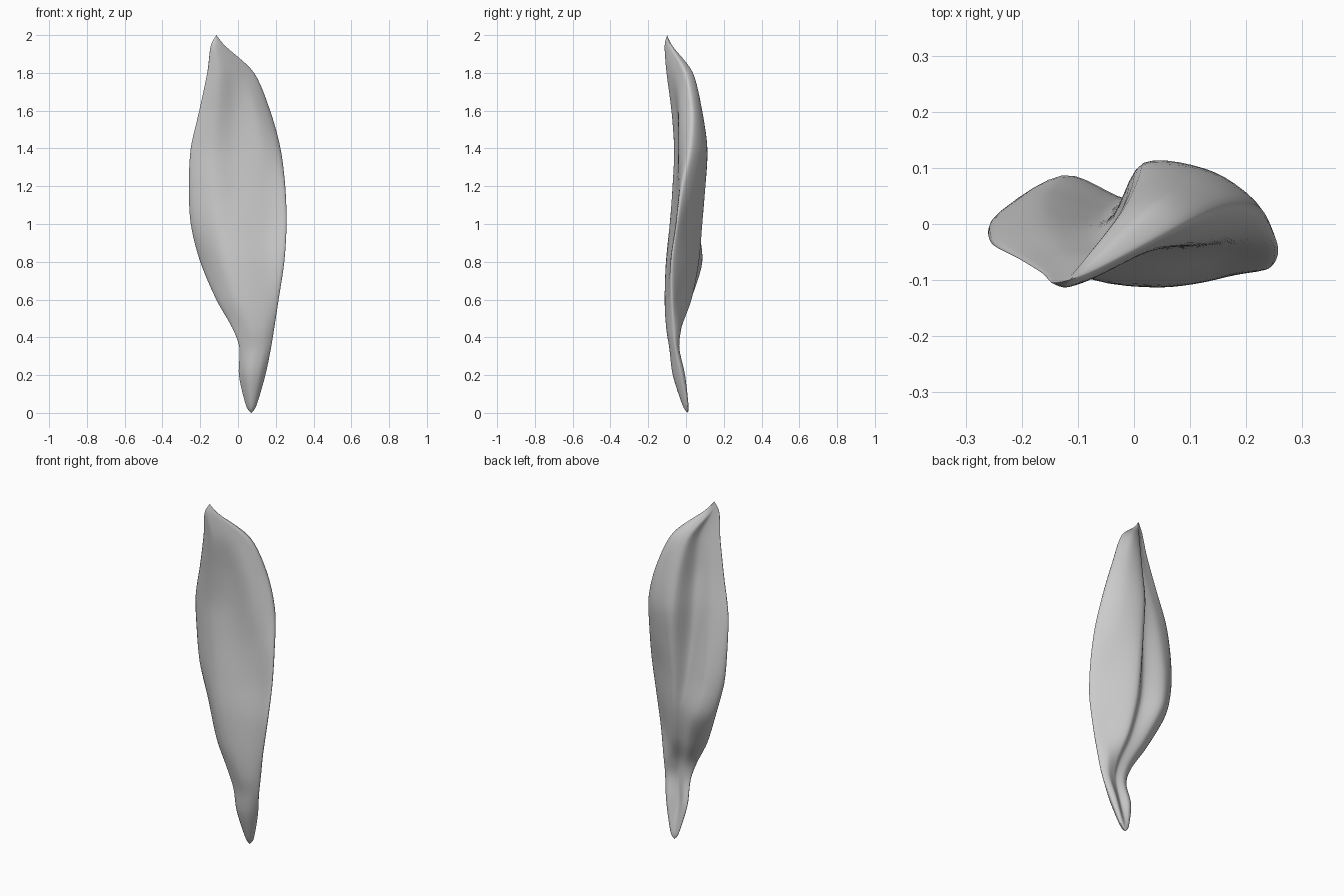
import bpy, bmesh
from mathutils import Vector

# Leaf cross-sections: z, left x, right x, then y of: left edge,
# front left, middle, right, right edge, back right, keel, valley, left rim
SECTIONS = [
    (0.04, .042, .098, .006, -.010, -.018, -.012, .006, .013, .012, .012, .012),
    (0.20, .005, .145, -.02, -.058, -.070, -.060, -.025, -.005, -.025, -.03, -.01),
    (0.34, .008, .174, -.055, -.078, -.088, -.080, -.055, -.035, -.045, -.05, -.04),
    (0.45, -.03, .192, -.06, -.092, -.105, -.095, -.065, -.03, -.025, -.04, -.035),
    (0.60, -.115, .215, -.035, -.10, -.113, -.098, -.075, -.03, .028, .010, .025),
    (0.80, -.20, .245, .010, -.093, -.105, -.085, -.075, -.005, .068, .045, .086),
    (1.00, -.25, .257, .000, -.080, -.080, -.055, -.050, .018, .086, .030, .062),
    (1.20, -.26, .250, -.015, -.070, -.054, -.040, -.020, .060, .102, .012, .028),
    (1.40, -.25, .225, -.038, -.063, -.042, -.036, .020, .092, .108, -.002, -.008),
    (1.60, -.205, .170, -.062, -.077, -.050, -.034, .030, .080, .074, -.028, -.045),
    (1.80, -.163, .085, -.088, -.103, -.080, -.040, -.002, .036, .018, -.045, -.075),
    (1.94, -.145, -.065, -.105, -.113, -.108, -.095, -.08, -.07, -.08, -.09, -.10),
]
SIDE = (0, .25, .5, .8, 1, .83, .56, .42, .18)   # positions across the width
STEPS_Z, STEPS_RING = 6, 6


def spline(p0, p1, p2, p3, t):
    m1, m2 = (p2 - p0) * .45, (p3 - p1) * .45
    return ((2*t**3 - 3*t**2 + 1) * p1 + (t**3 - 2*t**2 + t) * m1
            + (3*t**2 - 2*t**3) * p2 + (t**3 - t**2) * m2)


def ring_of(row):
    z, xl, xr = row[:3]
    return [Vector((xl + (xr - xl) * s, y, z)) for s, y in zip(SIDE, row[3:])]


# Control rings closed by a point at the stalk and at the tip
n = len(SIDE)
rings = ([[Vector((.07, .01, 0))] * n] + [ring_of(r) for r in SECTIONS]
         + [[Vector((-.115, -.1, 2))] * n])

# Refine along the length, then around each section
last = len(rings) - 1
rows = []
for i in range(last):
    a, b, c, d = rings[max(i-1, 0)], rings[i], rings[i+1], rings[min(i+2, last)]
    for k in range(STEPS_Z):
        rows.append([spline(a[j], b[j], c[j], d[j], k / STEPS_Z) for j in range(n)])
rows.append(rings[-1])

bm = bmesh.new()
grid = []
for r in rows:
    grid.append([bm.verts.new(spline(r[j-1], r[j], r[(j+1) % n], r[(j+2) % n], k / STEPS_RING))
                 for j in range(n) for k in range(STEPS_RING)])
m = n * STEPS_RING
for lo, hi in zip(grid, grid[1:]):
    for j in range(m):
        bm.faces.new((lo[j], lo[(j+1) % m], hi[(j+1) % m], hi[j]))
bmesh.ops.remove_doubles(bm, verts=bm.verts, dist=1e-5)
bmesh.ops.recalc_face_normals(bm, faces=bm.faces)
for f in bm.faces:
    f.smooth = True

mesh = bpy.data.meshes.new("leaf")
bm.to_mesh(mesh)
bm.free()
leaf = bpy.data.objects.new("leaf", mesh)
bpy.context.collection.objects.link(leaf)
